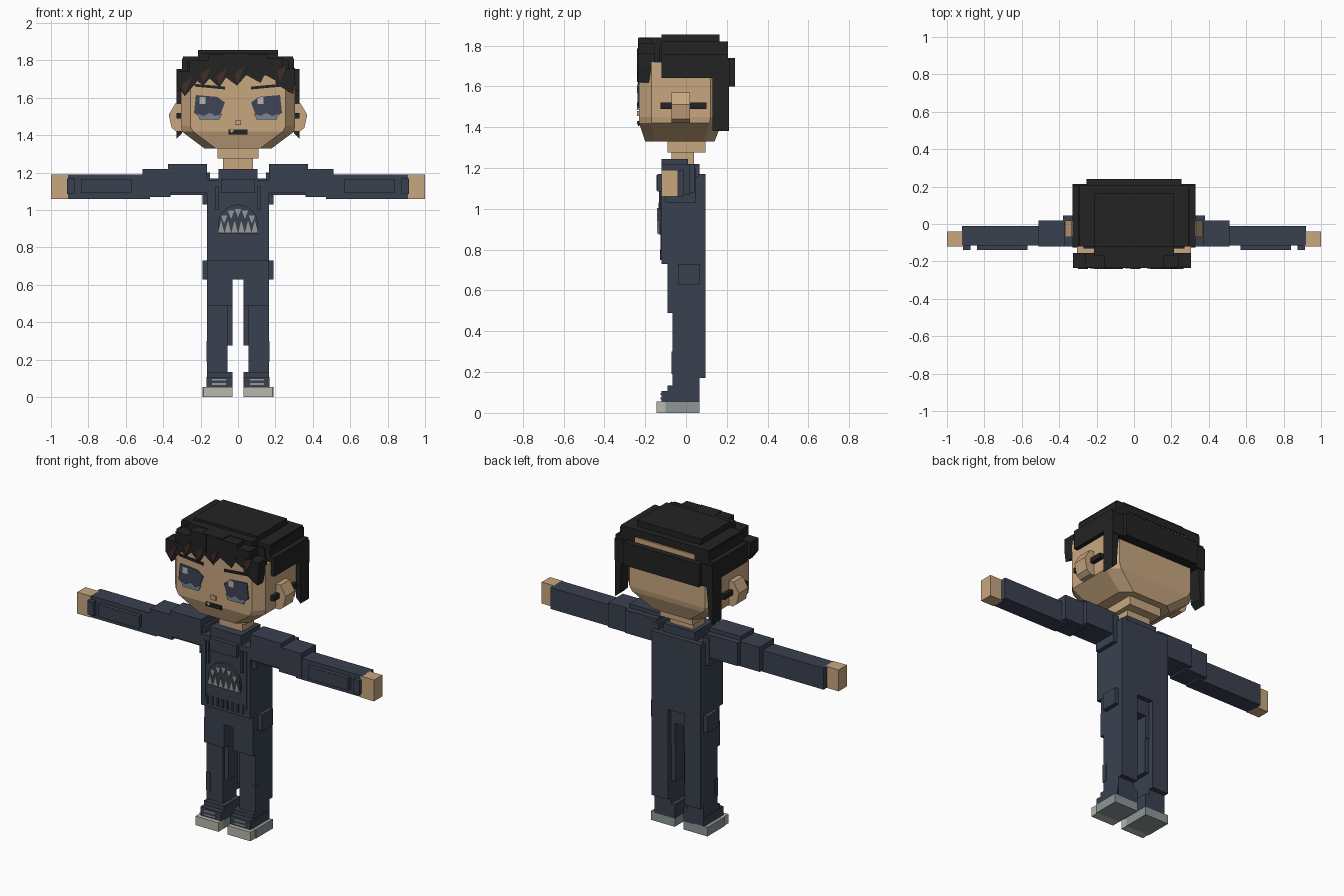
import bpy, bmesh, math


def material(name, r, g, b):
    def lin(c):
        c /= 255
        return c / 12.92 if c <= 0.04045 else ((c + 0.055) / 1.055) ** 2.4
    m = bpy.data.materials.new(name)
    m.diffuse_color = (lin(r), lin(g), lin(b), 1)
    return m


SKIN = material("skin", 200, 167, 128)
NAVY = material("navy cloth", 57, 64, 79)
HAIR = material("black hair", 35, 35, 35)
BROWN = material("brown hair", 66, 46, 38)
SLATE = material("eye slate", 62, 68, 86)
PALE = material("eye pale", 122, 134, 150)
WHITE = material("off white", 184, 184, 174)
GREY = material("sole grey", 142, 150, 152)
TOOTH = material("tooth grey", 152, 153, 152)


def finish(name, bm, mat, mirror=False):
    bmesh.ops.recalc_face_normals(bm, faces=bm.faces[:])
    me = bpy.data.meshes.new(name)
    bm.to_mesh(me)
    bm.free()
    me.materials.append(mat)
    ob = bpy.data.objects.new(name, me)
    bpy.context.collection.objects.link(ob)
    if mirror:
        ob.modifiers.new("Mirror", 'MIRROR').use_mirror_merge = False
    return ob


def loft(name, rings, mat, mirror=False):
    """Skin a stack of equal-length rings and cap both ends."""
    bm = bmesh.new()
    vs = [[bm.verts.new(p) for p in ring] for ring in rings]
    n = len(vs[0])
    for a, b in zip(vs, vs[1:]):
        for i in range(n):
            bm.faces.new((a[i], a[(i + 1) % n], b[(i + 1) % n], b[i]))
    bm.faces.new(vs[0])
    bm.faces.new(vs[-1])
    return finish(name, bm, mat, mirror)


def prism(name, pts, y0, y1, mat, mirror=False):
    """Extrude an x/z outline along y."""
    return loft(name, [[(x, y, z) for x, z in pts] for y in (y0, y1)], mat, mirror)


def box(name, x, y, z, mat, mirror=False):
    pts = [(x[0], z[0]), (x[1], z[0]), (x[1], z[1]), (x[0], z[1])]
    return prism(name, pts, y[0], y[1], mat, mirror)


def wide(name, w, y, z, mat):
    """Box centred on x = 0."""
    return box(name, (-w, w), y, z, mat)


def octagon(w, y0, y1, cx, cy, z):
    return [(-w, y0 + cy, z), (-w + cx, y0, z), (w - cx, y0, z), (w, y0 + cy, z),
            (w, y1 - cy, z), (w - cx, y1, z), (-w + cx, y1, z), (-w, y1 - cy, z)]


# Head with tapered jaw, and neck
loft("head", [octagon(0.18, -0.20, 0.14, 0.06, 0.05, 1.33),
              octagon(0.30, -0.23, 0.175, 0.06, 0.06, 1.42),
              octagon(0.305, -0.23, 0.18, 0.05, 0.06, 1.45),
              octagon(0.305, -0.23, 0.18, 0.05, 0.06, 1.72)], SKIN)
wide("head_crown", 0.20, (-0.2, 0.205), (1.70, 1.77), SKIN)
wide("neck_upper", 0.11, (-0.09, 0.095), (1.275, 1.335), SKIN)
wide("neck_lower", 0.08, (-0.07, 0.04), (1.20, 1.28), SKIN)
prism("ear", [(0.29, 1.57), (0.335, 1.57), (0.37, 1.51), (0.355, 1.44), (0.33, 1.42), (0.29, 1.42)],
      -0.07, 0.02, SKIN, True)

# Face
wide("nose", 0.016, (-0.24, -0.225), (1.455, 1.48), SKIN)
wide("mouth", 0.052, (-0.236, -0.228), (1.405, 1.43), HAIR)
prism("tooth", [(-0.045, 1.43), (-0.02, 1.43), (-0.033, 1.412)], -0.239, -0.234, WHITE)
prism("eye", [(0.10, 1.495), (0.20, 1.495), (0.235, 1.52), (0.225, 1.615), (0.11, 1.605), (0.07, 1.575)],
      -0.237, -0.228, SLATE, True)
prism("eye_lower_light", [(0.10, 1.483), (0.205, 1.483), (0.215, 1.515), (0.185, 1.503),
                          (0.15, 1.52), (0.12, 1.503), (0.085, 1.515)], -0.24, -0.233, PALE, True)
for x in (-0.205, 0.105):
    box("eye_glint", (x, x + 0.032), (-0.241, -0.235), (1.567, 1.605), WHITE)
prism("eyebrow", [(0.07, 1.645), (0.23, 1.66), (0.235, 1.675), (0.07, 1.66)], -0.237, -0.228, HAIR, True)

# Hair cap in stepped layers
wide("hair_top", 0.215, (-0.12, 0.165), (1.78, 1.855), HAIR)
wide("hair_front_top", 0.215, (-0.17, -0.10), (1.70, 1.84), HAIR)
wide("hair_upper", 0.295, (-0.12, 0.205), (1.775, 1.82), HAIR)
wide("hair_upper_core", 0.27, (-0.13, 0.16), (1.70, 1.80), HAIR)
box("hair_side", (0.28, 0.33), (-0.12, 0.205), (1.64, 1.755), HAIR, True)
box("hair_side_upper", (0.20, 0.30), (-0.12, 0.205), (1.715, 1.81), HAIR, True)
wide("hair_back_band", 0.33, (0.13, 0.215), (1.60, 1.735), HAIR)
wide("hair_back_plate", 0.255, (0.20, 0.24), (1.60, 1.74), HAIR)
prism("hair_back_lock", [(0.28, 1.65), (0.33, 1.65), (0.33, 1.38), (0.30, 1.41), (0.295, 1.50)],
      0.13, 0.21, HAIR, True)
box("hair_temple_strip", (0.29, 0.33), (-0.125, 0.10), (1.49, 1.52), HAIR, True)

# Fringe: row of slanted pointed locks
locks = [(-0.325, -0.22, 1.74, -0.285, 1.61), (-0.26, -0.12, 1.80, -0.185, 1.665),
         (-0.16, -0.05, 1.835, -0.10, 1.655), (-0.08, 0.06, 1.84, -0.005, 1.665),
         (0.02, 0.16, 1.835, 0.12, 1.68), (0.12, 0.24, 1.81, 0.225, 1.68),
         (0.20, 0.305, 1.76, 0.295, 1.62)]
for i, (a, b, top, tip_x, tip_z) in enumerate(locks):
    mid = tip_z + 0.055
    prism("fringe_lock", [(a, top), (b, top), (b, mid + 0.02), (tip_x, tip_z), (a, mid)],
          -0.235 + 0.003 * (i % 2), -0.155, HAIR)
    if i in (0, 1, 2, 3, 5):
        prism("fringe_streak", [(tip_x - 0.015, mid + 0.005), (tip_x + 0.04, mid + 0.05),
                                (tip_x + 0.02, mid - 0.005), (tip_x, tip_z + 0.012)], -0.24, -0.231, BROWN)

# Hooded top
wide("torso", 0.165, (-0.12, 0.065), (0.73, 1.16), NAVY)
wide("collar", 0.105, (-0.12, 0.065), (1.14, 1.22), NAVY)
wide("torso_back", 0.165, (0.06, 0.095), (0.72, 1.17), NAVY)
wide("hips", 0.163, (-0.09, 0.065), (0.63, 0.74), NAVY)
box("chest_cord", (0.105, 0.12), (-0.132, -0.118), (1.00, 1.13), NAVY, True)
box("front_seam", (0.13, 0.145), (-0.126, -0.118), (0.78, 1.13), NAVY, True)
wide("collar_front", 0.09, (-0.145, -0.118), (1.09, 1.165), NAVY)
for x in (0.015, 0.05, 0.085, 0.12):
    box("hem_rib", (x - 0.005, x + 0.005), (-0.128, -0.118), (0.75, 0.80), NAVY, True)

# Jaw emblem on the chest
arc = [(0.108 * math.cos(math.pi * i / 10), 0.92 + 0.11 * math.sin(math.pi * i / 10)) for i in range(11)]
prism("chest_jaw", [(-0.105, 0.875), (0.105, 0.875)] + arc, -0.135, -0.118, NAVY)
for i in range(5):
    x = (i - 2) * 0.037
    z = 1.005 - 6 * x * x
    prism("upper_fang", [(x - 0.017, z), (x + 0.017, z), (x, z - 0.045)], -0.142, -0.134, TOOTH)
for i in range(6):
    x = (i - 2.5) * 0.036
    prism("lower_fang", [(x - 0.017, 0.88), (x + 0.017, 0.88), (x, 0.945)], -0.142, -0.134, TOOTH)

# Arms and hands
box("shoulder_cap", (0.165, 0.375), (-0.12, 0.01), (1.09, 1.245), NAVY, True)
box("shoulder", (0.165, 0.38), (-0.11, 0.045), (1.08, 1.22), NAVY, True)
box("armpit", (0.15, 0.19), (-0.10, 0.05), (1.03, 1.20), NAVY, True)
box("upper_arm", (0.36, 0.51), (-0.12, 0.02), (1.07, 1.22), NAVY, True)
box("forearm", (0.47, 0.92), (-0.115, -0.01), (1.06, 1.19), NAVY, True)
box("sleeve_fold", (0.57, 0.84), (-0.14, -0.02), (1.09, 1.165), NAVY, True)
box("cuff", (0.875, 0.915), (-0.14, -0.01), (1.085, 1.17), NAVY, True)
box("hand", (0.91, 1.0), (-0.12, -0.04), (1.06, 1.19), SKIN, True)

# Trousers
box("thigh", (0.03, 0.165), (-0.09, 0.065), (0.49, 0.64), NAVY, True)
box("shin", (0.055, 0.165), (-0.065, 0.065), (0.05, 0.50), NAVY, True)
box("inner_knee", (0.03, 0.06), (-0.05, 0.06), (0.275, 0.50), NAVY, True)
box("leg_back", (0.055, 0.165), (0.06, 0.095), (0.17, 0.73), NAVY, True)
box("hip_pocket", (0.15, 0.19), (-0.04, 0.065), (0.63, 0.73), NAVY, True)
box("knee_patch", (0.14, 0.168), (-0.07, -0.04), (0.19, 0.30), NAVY, True)

# Shoes
box("ankle", (0.03, 0.165), (-0.09, 0.065), (0.05, 0.135), NAVY, True)
box("shoe_upper", (0.03, 0.168), (-0.12, 0.06), (0.05, 0.108), NAVY, True)
box("sole", (0.03, 0.19), (-0.10, 0.065), (0.0, 0.055), GREY, True)
prism_pts = [(0.03, 0.0), (0.185, 0.0), (0.185, 0.055), (0.03, 0.055)]
prism("toe_cap", prism_pts, -0.145, -0.09, WHITE, True)
for z in (0.066, 0.088):
    box("lace", (0.065, 0.14), (-0.126, -0.118), (z, z + 0.009), TOOTH, True)
